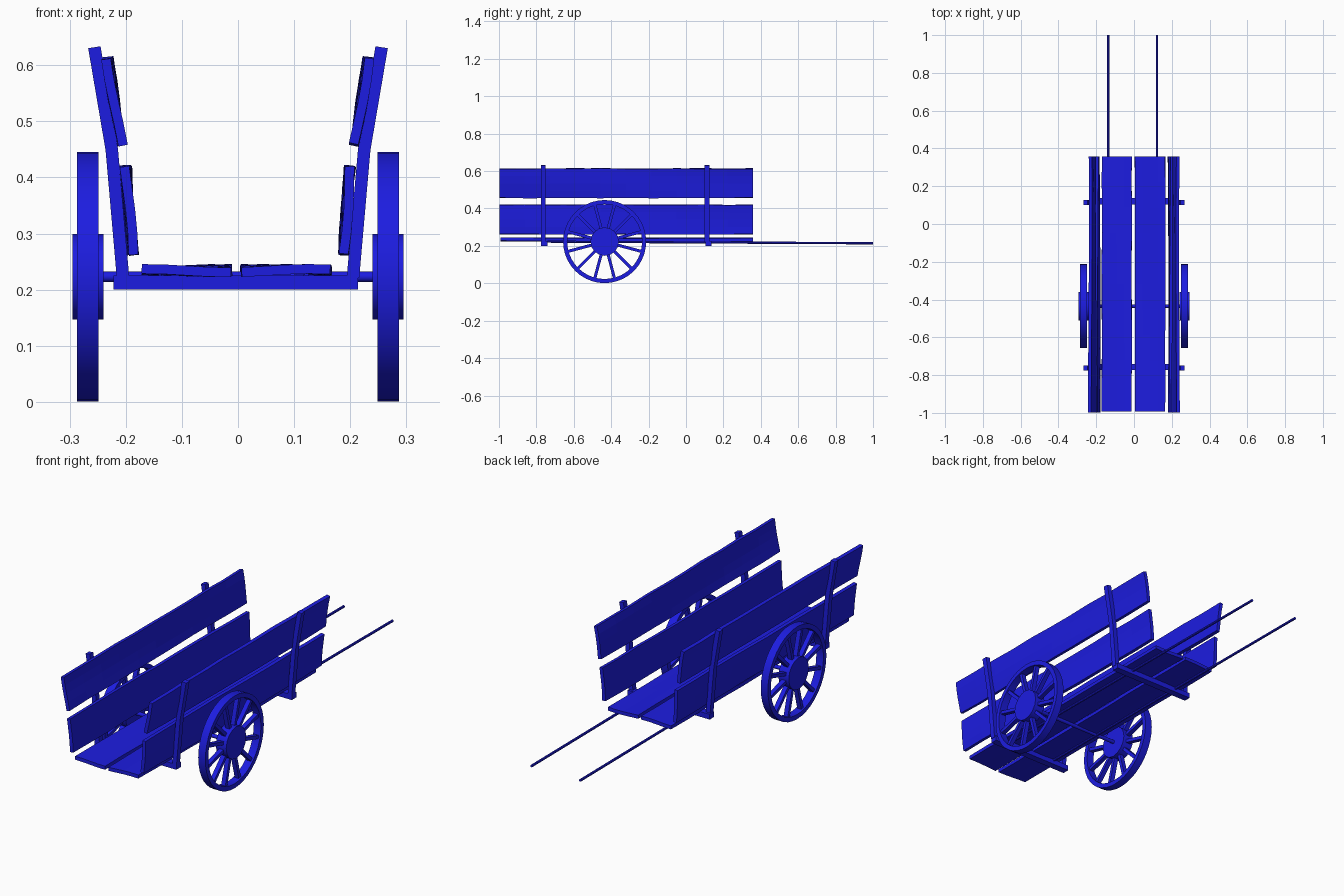
import bpy, bmesh, math, random
from mathutils import Matrix, Vector

if "Cube" in bpy.data.objects:
    bpy.data.objects.remove(bpy.data.objects["Cube"])

random.seed(4)
blue = bpy.data.materials.new("blue_paint")
blue.diffuse_color = (0.012, 0.012, 0.75, 1)
blue.use_nodes = True
blue.node_tree.nodes["Principled BSDF"].inputs["Base Color"].default_value = blue.diffuse_color


def finish(bm, name, smooth=False):
    bmesh.ops.recalc_face_normals(bm, faces=bm.faces)
    me = bpy.data.meshes.new(name)
    bm.to_mesh(me)
    bm.free()
    ob = bpy.data.objects.new(name, me)
    bpy.context.collection.objects.link(ob)
    me.materials.append(blue)
    if smooth:
        bpy.context.view_layer.objects.active = ob
        ob.select_set(True)
        bpy.ops.object.shade_smooth_by_angle(angle=math.radians(35))
        ob.select_set(False)
    return ob


def box(bm, size, matrix):
    bmesh.ops.create_cube(bm, size=1, matrix=matrix @ Matrix.Diagonal((*size, 1)))


def rod(bm, a, b, r, sides=12):
    a, b = Vector(a), Vector(b)
    d = b - a
    m = Matrix.Translation((a + b) / 2) @ d.to_track_quat('Z', 'Y').to_matrix().to_4x4()
    bmesh.ops.create_cone(bm, cap_ends=True, segments=sides, radius1=r, radius2=r,
                          depth=d.length, matrix=m)


def plank(name, a, b, y0=-0.998, y1=0.357, thick=0.017, bow=0.003):
    """Warped board whose cross-section runs from a to b in (x, z)."""
    a, b = Vector(a), Vector(b)
    n = Vector((-(b - a).y, (b - a).x)).normalized()
    bm = bmesh.new()
    across, along = 4, 10
    phase = random.uniform(0, 6)
    rows = []
    for j in range(along + 1):
        row = []
        for i in range(across + 1):
            t = i / across
            edge = random.uniform(-0.002, 0.002) if i in (0, across) else 0
            p = a.lerp(b, t) + (b - a).normalized() * edge
            p += n * bow * math.sin(phase + 3.5 * t + 0.35 * j)
            y = y0 + (y1 - y0) * j / along
            row.append(bm.verts.new((p.x, y, p.y)))
        rows.append(row)
    for r, s in zip(rows, rows[1:]):
        for i in range(across):
            bm.faces.new((r[i], r[i + 1], s[i + 1], s[i]))
    ob = finish(bm, name)
    mod = ob.modifiers.new("thickness", 'SOLIDIFY')
    mod.thickness, mod.offset = thick, 0


# Floor boards
plank("floor_board_left", (-0.17, 0.234), (-0.012, 0.234), y0=-0.992)
plank("floor_board_right", (0.005, 0.234), (0.166, 0.234), y0=-0.992)

# Cross beams under the floor
for tag, y in (("front", -0.757), ("rear", 0.12)):
    bm = bmesh.new()
    box(bm, (0.436, 0.034, 0.025), Matrix.Translation((-0.004, y, 0.2125)))
    finish(bm, tag + "_cross_beam")

# Side boards and bent posts
for tag, s in (("left", -1), ("right", 1)):
    plank("upper_side_board_" + tag, (s * 0.208, 0.458), (s * 0.233, 0.613))
    plank("lower_side_board_" + tag, (s * 0.188, 0.263), (s * 0.2, 0.42))
    for end, y in (("front", -0.763), ("rear", 0.113)):
        bm = bmesh.new()
        path = [(0.205, 0.222), (0.225, 0.45), (0.256, 0.632)]
        rings = [[bm.verts.new((s * (x + dx), y + dy, z - dx * 0.15))
                  for dx, dy in ((-.011, -.013), (.011, -.013), (.011, .013), (-.011, .013))]
                 for x, z in path]
        for r, q in zip(rings, rings[1:]):
            for i in range(4):
                bm.faces.new((r[i], r[(i + 1) % 4], q[(i + 1) % 4], q[i]))
        bm.faces.new(rings[0])
        bm.faces.new(rings[-1])
        finish(bm, f"{end}_post_{tag}")

# Pulling shafts running beneath the floor
for tag, x in (("left", -0.137), ("right", 0.122)):
    bm = bmesh.new()
    rod(bm, (x, -0.77, 0.223), (x, 1.0, 0.214), 0.006, 8)
    finish(bm, "shaft_" + tag, True)

# Axle
WY, WZ = -0.435, 0.223
bm = bmesh.new()
rod(bm, (-0.25, WY, WZ), (0.25, WY, WZ), 0.009)
finish(bm, "axle", True)

# Wheels: rim, hub and twelve spokes
SIDES = 40
for tag, s in (("left", -1), ("right", 1)):
    c = s * 0.2675
    bm = bmesh.new()
    rings = []
    for k in range(SIDES):
        a = 2 * math.pi * k / SIDES
        rings.append([bm.verts.new((c + dx, WY + r * math.cos(a), WZ + r * math.sin(a)))
                      for dx, r in ((-.019, .2), (.019, .2), (.019, .222), (-.019, .222))])
    for k in range(SIDES):
        r, q = rings[k], rings[(k + 1) % SIDES]
        for i in range(4):
            bm.faces.new((r[i], r[(i + 1) % 4], q[(i + 1) % 4], q[i]))
    finish(bm, "wheel_rim_" + tag, True)

    bm = bmesh.new()
    rod(bm, (c - 0.0275, WY, WZ), (c + 0.0275, WY, WZ), 0.076, 16)
    finish(bm, "wheel_hub_" + tag, True)

    bm = bmesh.new()
    for k in range(12):
        m = (Matrix.Translation((c, WY, WZ)) @ Matrix.Rotation(math.pi * (k + 0.5) / 6, 4, 'X')
             @ Matrix.Translation((0, 0, 0.135)))
        box(bm, (0.022, 0.016, 0.145), m)
    finish(bm, "wheel_spokes_" + tag)
